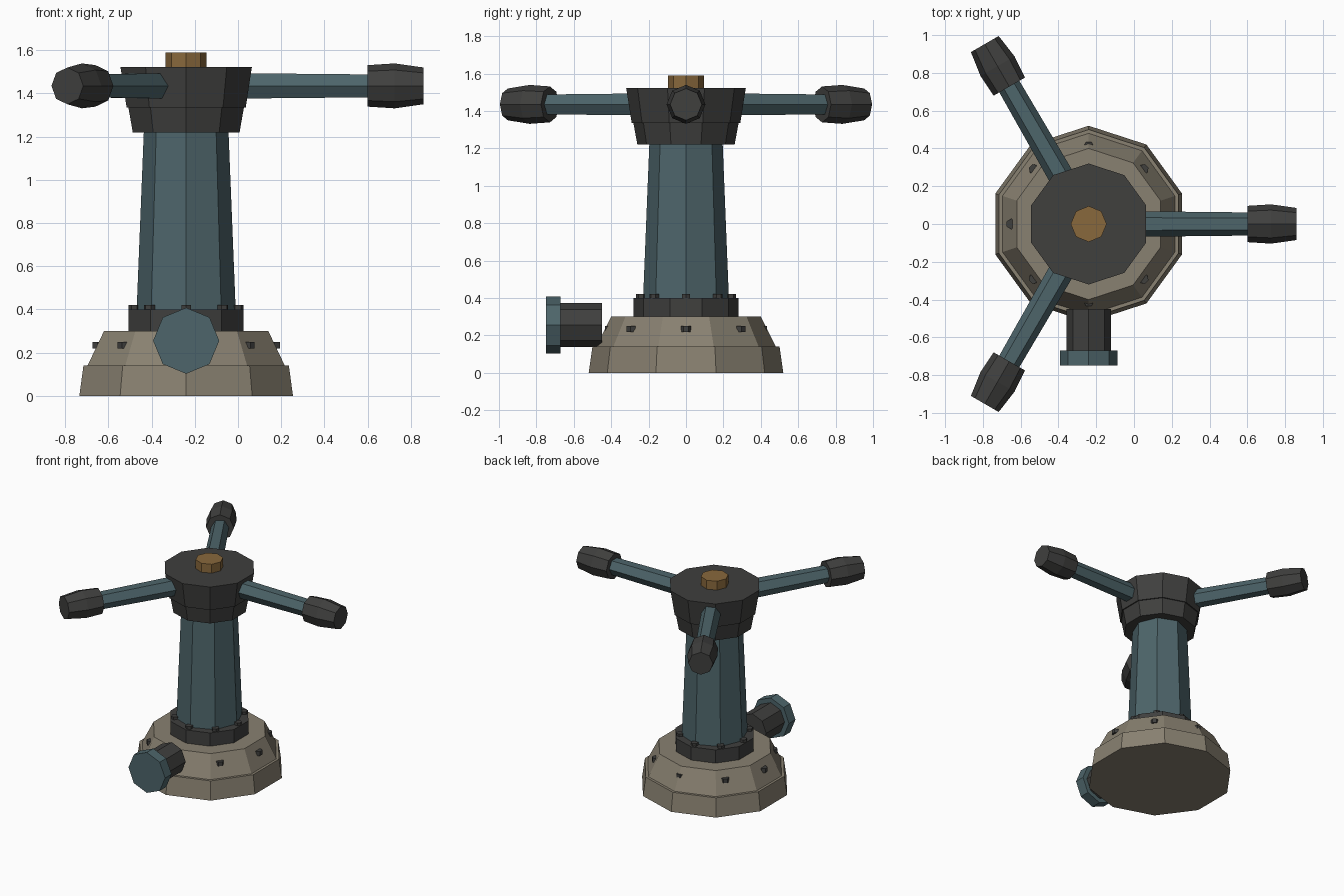
import bpy, bmesh
from math import pi, cos, sin
from mathutils import Matrix

if "Cube" in bpy.data.objects:
    bpy.data.objects.remove(bpy.data.objects["Cube"])

AXIS_X = -0.24  # centre line of the post


def material(name, rgb):
    m = bpy.data.materials.new(name)
    m.diffuse_color = (*rgb, 1)
    m.use_nodes = True
    m.node_tree.nodes["Principled BSDF"].inputs["Base Color"].default_value = m.diffuse_color
    return m


TEAL = material("teal_paint", (0.075, 0.13, 0.145))
DARK = material("dark_metal", (0.05, 0.05, 0.048))
STONE = material("warm_grey", (0.25, 0.22, 0.165))
BRASS = material("brass", (0.25, 0.14, 0.045))


def lathe(name, profile, sides, mat, matrix=Matrix(), start=0.0):
    """Flat-faced solid from (radius, height) rings around local z."""
    bm = bmesh.new()
    rings = []
    for r, h in profile:
        rings.append([bm.verts.new((r * cos(start + 2 * pi * i / sides),
                                    r * sin(start + 2 * pi * i / sides), h))
                      for i in range(sides)])
    for a, b in zip(rings, rings[1:]):
        for i in range(sides):
            j = (i + 1) % sides
            bm.faces.new((a[i], a[j], b[j], b[i]))
    bm.faces.new(rings[0][::-1])
    bm.faces.new(rings[-1])
    bmesh.ops.recalc_face_normals(bm, faces=bm.faces)
    mesh = bpy.data.meshes.new(name)
    bm.to_mesh(mesh)
    bm.free()
    mesh.materials.append(mat)
    obj = bpy.data.objects.new(name, mesh)
    bpy.context.collection.objects.link(obj)
    obj.matrix_world = Matrix.Translation((AXIS_X, 0, 0)) @ matrix
    return obj


# Stepped ten-sided foot, collar, and hub, with a corner facing the front
lathe("base_lower", [(0.52, 0), (0.50, 0.14)], 10, STONE, start=pi / 2)
lathe("base_upper", [(0.48, 0.13), (0.48, 0.14), (0.40, 0.30)], 10, STONE, start=pi / 2)
lathe("collar", [(0.28, 0.29), (0.28, 0.40)], 10, DARK, start=pi / 2)
lathe("column", [(0.23, 0.38), (0.195, 1.25)], 8, TEAL)
lathe("hub_lower", [(0.26, 1.22), (0.283, 1.345)], 10, DARK, start=pi / 2)
lathe("hub_upper", [(0.29, 1.335), (0.32, 1.523)], 10, DARK, start=pi / 2)
lathe("top_cap", [(0.095, 1.515), (0.095, 1.59)], 8, BRASS)

# Rings of small bolts on the collar and the base slope
for i in range(8):
    turn = Matrix.Rotation(i * pi / 4, 4, 'Z')
    lathe("collar_bolt", [(0.026, 0.38), (0.026, 0.42)], 6, DARK,
          turn @ Matrix.Translation((0.24, 0, 0)))
    lathe("base_bolt", [(0.028, 0.218), (0.028, 0.25)], 6, DARK,
          turn @ Matrix.Translation((0.41, 0, 0)), start=pi / 6)

# Three spokes with faceted grips
for i in range(3):
    out = (Matrix.Rotation(i * 2 * pi / 3, 4, 'Z')
           @ Matrix.Translation((0, 0, 1.435))
           @ Matrix.Rotation(pi / 2, 4, 'Y'))
    lathe("spoke", [(0.068, 0.22), (0.061, 0.87)], 6, TEAL, out, start=pi / 2)
    lathe("grip", [(0.096, 0.84), (0.104, 0.965), (0.085, 1.10)], 8, DARK, out)

# Side outlet with flange, pointing to the front
front = Matrix.Translation((0, 0, 0.255)) @ Matrix.Rotation(pi / 2, 4, 'X')
lathe("outlet_pipe", [(0.117, 0.45), (0.117, 0.69)], 8, DARK, front)
lathe("outlet_flange", [(0.153, 0.67), (0.153, 0.748)], 8, TEAL, front)
